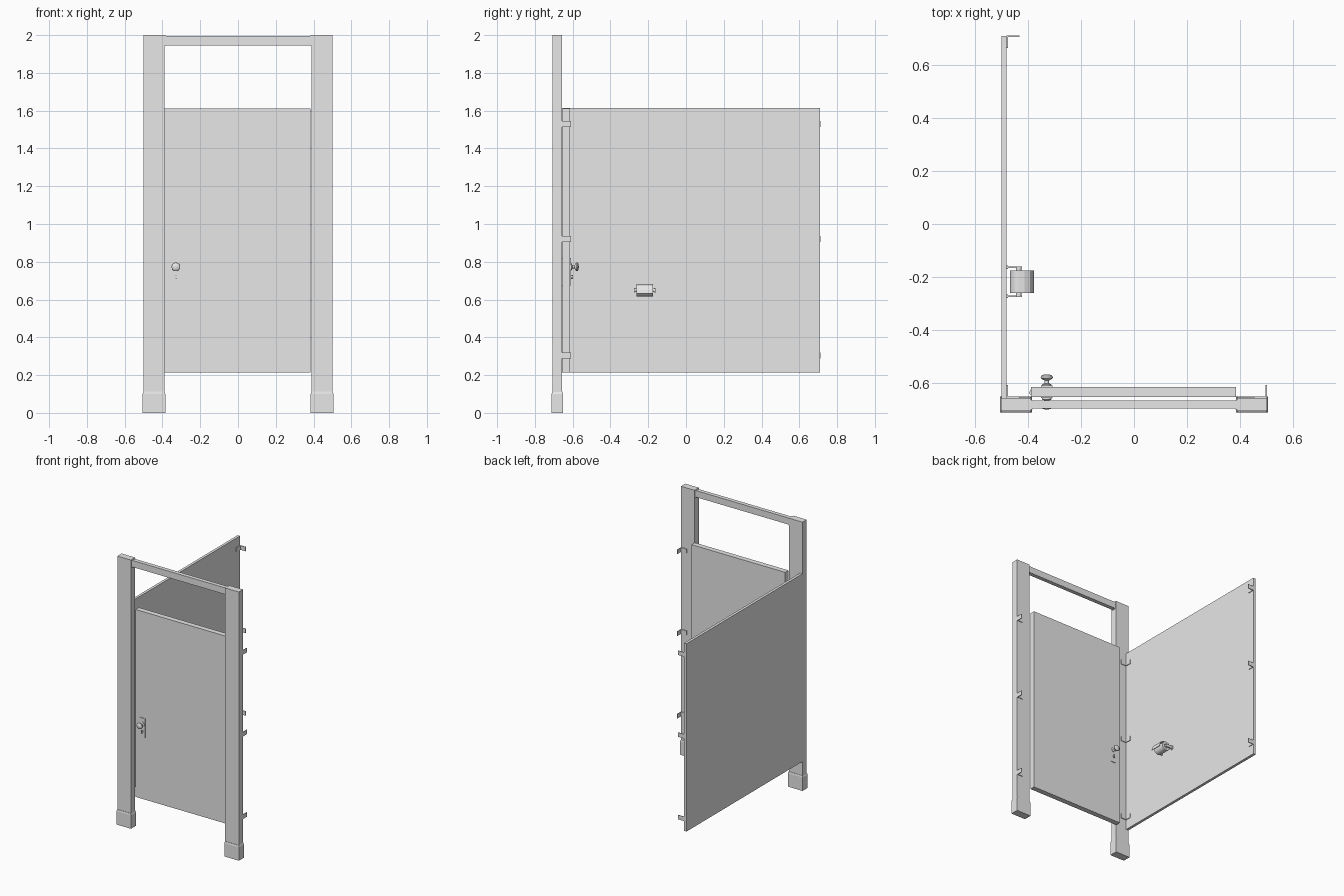
import bpy, bmesh, math
from mathutils import Matrix, Vector

cube = bpy.data.objects.get("Cube")
if cube:
    bpy.data.objects.remove(cube)

grey = bpy.data.materials.new("light grey")
grey.use_nodes = True
grey.diffuse_color = (0.8, 0.8, 0.8, 1)
grey.node_tree.nodes["Principled BSDF"].inputs["Base Color"].default_value = grey.diffuse_color


def add_object(name, bm, smooth=False):
    bmesh.ops.recalc_face_normals(bm, faces=bm.faces)
    mesh = bpy.data.meshes.new(name)
    bm.to_mesh(mesh)
    bm.free()
    mesh.materials.append(grey)
    obj = bpy.data.objects.new(name, mesh)
    bpy.context.collection.objects.link(obj)
    if smooth:
        bpy.ops.object.select_all(action='DESELECT')
        obj.select_set(True)
        bpy.context.view_layer.objects.active = obj
        bpy.ops.object.shade_smooth_by_angle(angle=math.radians(35))
    return obj


def box(name, x, y, z):
    bm = bmesh.new()
    bmesh.ops.create_cube(bm, size=1)
    for v in bm.verts:
        v.co = [(lo + hi) / 2 + c * (hi - lo) for c, (lo, hi) in zip(v.co, (x, y, z))]
    return add_object(name, bm)


def prism(name, outline, direction):
    """Extrude a closed outline of 3D points along a direction."""
    bm = bmesh.new()
    face = bm.faces.new([bm.verts.new(p) for p in outline])
    new = bmesh.ops.extrude_face_region(bm, geom=[face])["geom"]
    verts = [g for g in new if isinstance(g, bmesh.types.BMVert)]
    bmesh.ops.translate(bm, verts=verts, vec=direction)
    return add_object(name, bm)


def lathe_y(name, profile, centre, sign=1):
    """Revolve (radius, distance) pairs about an axis parallel to y."""
    bm = bmesh.new()
    verts = [bm.verts.new((r, d * sign, 0)) for r, d in profile]
    edges = [bm.edges.new(pair) for pair in zip(verts, verts[1:])]
    bmesh.ops.spin(bm, geom=verts + edges, cent=(0, 0, 0), axis=(0, 1, 0),
                   angle=math.tau, steps=24)
    bmesh.ops.remove_doubles(bm, verts=bm.verts, dist=0.0001)
    bmesh.ops.translate(bm, verts=bm.verts, vec=centre)
    return add_object(name, bm, smooth=True)


def angle_bracket(name, corner, sx, sy, z):
    """L-shaped bracket with one leg along x and one along y."""
    leg, t = 0.048, 0.005
    outline = [(0, 0), (leg, 0), (leg, t), (t, t), (t, leg), (0, leg)]
    points = [(corner[0] + sx * a, corner[1] + sy * b, z - 0.016) for a, b in outline]
    prism(name, points, (0, 0, 0.032))


# Posts with slightly wider shoes, tapered at the top
for side, s in (("left", 1), ("right", -1)):
    box(side + "_post", sorted((s * 0.389, s * 0.501)), (-0.706, -0.656), (0, 2))
    shoe = box(side + "_shoe", sorted((s * 0.385, s * 0.505)), (-0.711, -0.651), (0, 0.1))
    bm = bmesh.new()
    bm.from_mesh(shoe.data)
    top = max(bm.faces, key=lambda f: f.calc_center_median().z)
    cap = bmesh.ops.extrude_face_region(bm, geom=[top])["geom"]
    middle = Vector((s * 0.445, -0.681, 0.1))
    for v in cap:
        if isinstance(v, bmesh.types.BMVert):
            v.co = middle + (v.co - middle) * 0.92 + Vector((0, 0, 0.012))
    bmesh.ops.delete(bm, geom=[top], context='FACES')
    bm.to_mesh(shoe.data)
    bm.free()
    # Socket holding the end of the head rail
    box(side + "_rail_socket", sorted((s * 0.382, s * 0.389)), (-0.699, -0.663), (1.942, 1.998))

# Head rail, door and side panel
box("head_rail", (-0.386, 0.386), (-0.696, -0.666), (1.946, 1.995))
box("door", (-0.388, 0.385), (-0.653, -0.614), (0.215, 1.612))
box("side_panel", (-0.5, -0.48), (-0.656, 0.709), (0.215, 1.615))

# Brackets on both posts and on the rear edge of the panel
for i, z in enumerate((0.305, 0.92, 1.53), 1):
    angle_bracket(f"left_post_bracket_{i}", (0.501, -0.656), -1, 1, z)
    angle_bracket(f"right_post_bracket_{i}", (-0.48, -0.656), 1, 1, z)
    angle_bracket(f"rear_bracket_{i}", (-0.48, 0.711), 1, -1, z)

# Door knobs with plates and small turn pieces on both faces
knob = [(0, 0), (0.018, 0), (0.018, 0.005), (0.008, 0.009), (0.008, 0.02),
        (0.018, 0.024), (0.023, 0.03), (0.022, 0.036), (0.015, 0.041), (0, 0.043)]
turn = [(0, 0), (0.008, 0), (0.008, 0.006), (0, 0.006)]
for side, s, face in (("inner", 1, -0.614), ("outer", -1, -0.653)):
    front = face + s * 0.004
    box(side + "_knob_plate", (-0.35, -0.307), sorted((face, front)), (0.675, 0.82))
    lathe_y(side + "_knob", knob, (-0.329, front, 0.773), s)
    lathe_y(side + "_turn_base", turn, (-0.329, front, 0.72), s)
    box(side + "_turn_grip", (-0.332, -0.326), sorted((front, front + s * 0.012)), (0.709, 0.731))

# Sloped latch bolt on the door edge
prism("latch_bolt", [(-0.388, -0.645, 0.762), (-0.388, -0.622, 0.762),
                     (-0.397, -0.638, 0.762)], (0, 0, 0.022))

# Paper holder: arms, pin, roll and loose sheet
for name, y in (("rear", -0.163), ("front", -0.273)):
    box(name + "_holder_arm", (-0.48, -0.422), (y - 0.003, y + 0.003), (0.638, 0.658))
    box(name + "_holder_foot", (-0.481, -0.476), (y - 0.007, y + 0.007), (0.633, 0.663))
axis = (-0.435, -0.218, 0.65)
lathe_y("holder_pin", [(0, -0.055), (0.011, -0.055), (0.011, 0.055), (0, 0.055)], axis)
lathe_y("paper_roll", [(0.014, -0.043), (0.033, -0.043), (0.033, 0.043),
                       (0.014, 0.043), (0.014, -0.043)], axis)
sheet = [(0, 0.033), (0.022, 0.031), (0.042, 0.021), (0.053, 0.004), (0.058, -0.018)]
inner = [(a - 0.002, b - 0.002) for a, b in reversed(sheet)]
prism("paper_sheet", [(axis[0] + a, -0.261, axis[2] + b) for a, b in sheet + inner],
      (0, 0.086, 0))
